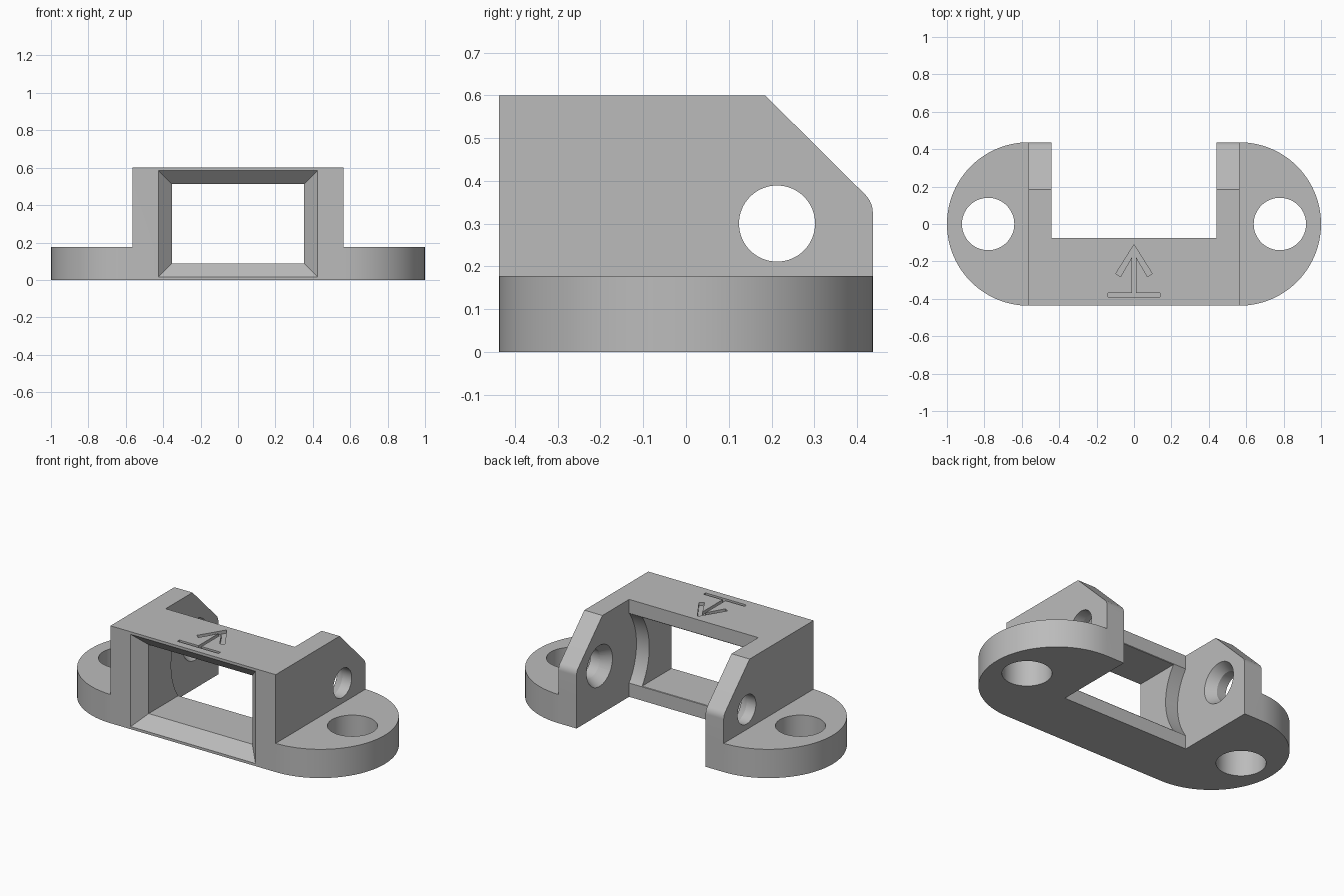
import bpy, bmesh, math
from mathutils import Vector

if "Cube" in bpy.data.objects:
    bpy.data.objects.remove(bpy.data.objects["Cube"], do_unlink=True)

grey = bpy.data.materials.new("matte_grey")
grey.use_nodes = True
colour = (0.5, 0.5, 0.5, 1)
grey.diffuse_color = colour
grey.node_tree.nodes["Principled BSDF"].inputs["Base Color"].default_value = colour


def loft(name, start, end):
    """Closed solid between two matching outlines of 3D points."""
    bm = bmesh.new()
    a = [bm.verts.new(p) for p in start]
    b = [bm.verts.new(p) for p in end]
    bm.faces.new(a)
    bm.faces.new(b[::-1])
    for i in range(len(a)):
        j = (i + 1) % len(a)
        bm.faces.new((a[j], a[i], b[i], b[j]))
    bmesh.ops.recalc_face_normals(bm, faces=bm.faces)
    mesh = bpy.data.meshes.new(name)
    bm.to_mesh(mesh)
    bm.free()
    mesh.materials.append(grey)
    obj = bpy.data.objects.new(name, mesh)
    bpy.context.collection.objects.link(obj)
    return obj


def along_z(name, pts, z0, z1):
    return loft(name, [(x, y, z0) for x, y in pts], [(x, y, z1) for x, y in pts])


def along_x(name, pts, x0, x1):
    return loft(name, [(x0, y, z) for y, z in pts], [(x1, y, z) for y, z in pts])


def arc(cx, cy, r, a0, a1, n):
    return [(cx + r * math.cos(math.radians(a0 + (a1 - a0) * i / n)),
             cy + r * math.sin(math.radians(a0 + (a1 - a0) * i / n))) for i in range(n + 1)]


def circle(cx, cy, r, n=64):
    return arc(cx, cy, r, 0, 360, n)[:-1]


def combine(target, other, operation):
    other.hide_render = True
    mod = target.modifiers.new(operation.title(), 'BOOLEAN')
    mod.operation, mod.solver, mod.object = operation, 'EXACT', other
    bpy.context.view_layer.objects.active = target
    bpy.ops.object.modifier_apply(modifier=mod.name)
    bpy.data.objects.remove(other, do_unlink=True)


HALF, BODY, ARM = 0.437, 0.563, 0.44      # half depth, body and slot half widths
TOP, BACK = 0.6, -0.075                   # height, back of the front wall
PY, PZ = 0.213, 0.3                       # pivot axis

# Body with sloped, slightly rounded arms
side = [(-HALF, 0), (HALF, 0)] + arc(HALF - 0.06, 0.325, 0.06, 0, 45, 8) + [(0.185, TOP), (-HALF, TOP)]
bracket = along_x("mounting_bracket", side, -BODY, BODY)

# Rounded mounting base
outline = arc(BODY, 0, HALF, -90, 90, 48) + arc(-BODY, 0, HALF, 90, 270, 48)
combine(bracket, along_z("base", outline, 0, 0.177), 'UNION')

# Rear slot with the curved pivot clearance in the front wall
reach = PY - BACK
radius = math.hypot(reach, 0.215)
spread = math.degrees(math.atan2(0.215, reach))
slot = [(1, -0.2), (BACK, -0.2)] + arc(PY, PZ, radius, 180 + spread, 180 - spread, 24) + [(BACK, 0.8), (1, 0.8)]
combine(bracket, along_x("slot_cutter", slot, -ARM, ARM), 'DIFFERENCE')


# Front window: flared mouth, then a straight opening
def frame(half_w, half_h, y):
    return [(sx * half_w, y, PZ + sz * half_h) for sx, sz in ((-1, -1), (1, -1), (1, 1), (-1, 1))]


combine(bracket, loft("opening_cutter", frame(0.353, 0.212, -0.6), frame(0.353, 0.212, 0)), 'DIFFERENCE')
combine(bracket, loft("mouth_cutter", frame(0.435, 0.294, -HALF - 0.01),
                      frame(0.343, 0.202, -HALF + 0.082)), 'DIFFERENCE')

for s in (-1, 1):
    # Screw hole in each base lobe
    combine(bracket, along_z("screw_cutter", circle(s * 0.78, 0, 0.14), -0.1, 0.4), 'DIFFERENCE')
    # Pivot hole, countersunk from the inside of each arm
    combine(bracket, along_x("pivot_cutter", circle(PY, PZ, 0.089), s * 0.3, s * 0.7), 'DIFFERENCE')
    cone = loft("sink_cutter", [(s * 0.43, y, z) for y, z in circle(PY, PZ, 0.132)],
                [(s * 0.505, y, z) for y, z in circle(PY, PZ, 0.086)])
    combine(bracket, cone, 'DIFFERENCE')

# Shallow engraved direction arrow
half = [(0.097, -0.265), (0.072, -0.282), (0.01, -0.175), (0.01, -0.37), (0.14, -0.37), (0.14, -0.39)]
arrow = [(0, -0.11)] + half + [(-x, y) for x, y in reversed(half)]
combine(bracket, along_z("arrow_cutter", arrow, TOP - 0.02, TOP + 0.1), 'DIFFERENCE')

bpy.ops.object.select_all(action='DESELECT')
bracket.select_set(True)
bpy.context.view_layer.objects.active = bracket
bpy.ops.object.shade_smooth_by_angle(angle=math.radians(20))
